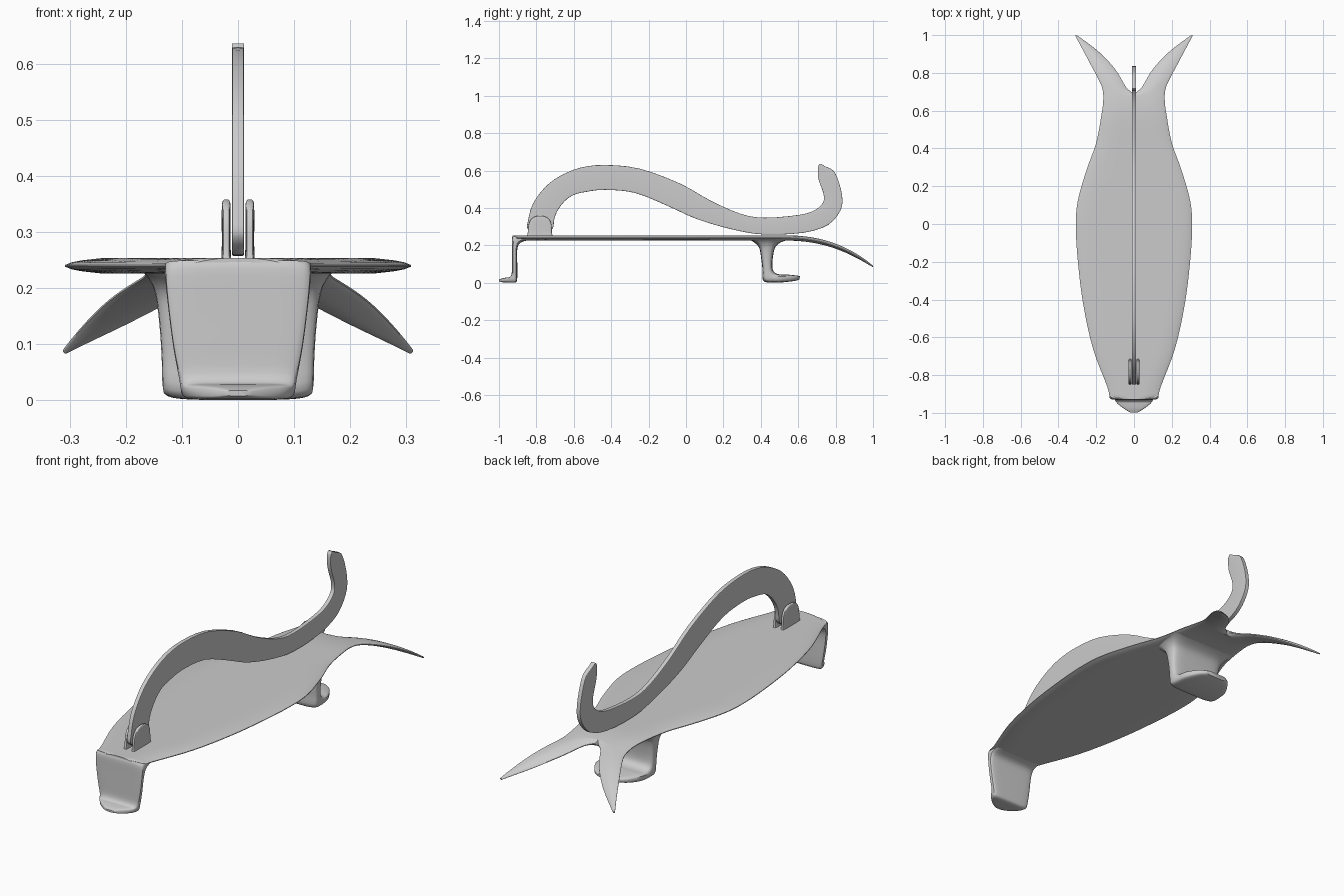
import bpy, bmesh, math


def spline(rows, sub):
    """Catmull-Rom interpolation through rows of numbers."""
    out = []
    for i in range(len(rows) - 1):
        a, b, c, d = rows[max(i - 1, 0)], rows[i], rows[i + 1], rows[min(i + 2, len(rows) - 1)]
        for s in range(sub):
            t = s / sub
            out.append([0.5 * (2 * q + (r - p) * t + (2 * p - 5 * q + 4 * r - w) * t * t
                               + (3 * q - p - 3 * r + w) * t ** 3)
                        for p, q, r, w in zip(a, b, c, d)])
    return out + [list(rows[-1])]


def finish(name, bm):
    bmesh.ops.recalc_face_normals(bm, faces=bm.faces)
    me = bpy.data.meshes.new(name)
    bm.to_mesh(me)
    bm.free()
    ob = bpy.data.objects.new(name, me)
    bpy.context.collection.objects.link(ob)
    bpy.ops.object.select_all(action='DESELECT')
    ob.select_set(True)
    bpy.context.view_layer.objects.active = ob
    bpy.ops.object.shade_smooth_by_angle(angle=math.radians(40))
    return ob


def power(v, k):
    return math.copysign(abs(v) ** k, v) if abs(v) > 1e-6 else 0.0


def loft(name, rows, k, n, sub, x0=0.0):
    """Rounded-box rings; each row is y,z of one side, y,z of the other, half width."""
    bm = bmesh.new()
    rings = []
    for ya, za, yb, zb, hw in spline(rows, sub):
        ring = []
        for j in range(n):
            a = 2 * math.pi * j / n
            c, s = power(math.cos(a), k), power(math.sin(a), k)
            ring.append(bm.verts.new((x0 + hw * c,
                                      (ya + yb) / 2 + s * (yb - ya) / 2,
                                      (za + zb) / 2 + s * (zb - za) / 2)))
        rings.append(ring)
    for r, q in zip(rings, rings[1:]):
        for j in range(n):
            bm.faces.new((r[j], r[(j + 1) % n], q[(j + 1) % n], q[j]))
    bm.faces.new(rings[0])
    bm.faces.new(rings[-1])
    return finish(name, bm)


# Fish-shaped deck with forked drooping tail: outer x,y and inner x,y per station
stations = [(.085, -.928, 0, -.928), (.127, -.91, 0, -.91), (.142, -.86, 0, -.86),
            (.217, -.66, 0, -.66), (.268, -.43, 0, -.43), (.296, -.21, 0, -.21),
            (.308, -.02, 0, -.02), (.298, .12, 0, .12), (.25, .29, 0, .29),
            (.2, .43, 0, .43), (.172, .58, 0, .57), (.163, .65, 0, .64),
            (.166, .71, 0, .685), (.185, .76, .042, .725), (.23, .845, .1, .82),
            (.275, .93, .19, .915), (.312, .998, .303, 1.0)]
across = [0, .06, .2, .4, .6, .78, .9, .96, 1]


def droop(y):
    return .24 - .153 * max(0, (y - .52) / .48) ** 2.3


bm = bmesh.new()
rings, inner = [], []
for xo, yo, xi, yi in spline(stations, 4):
    xi = xi if xi > .003 else 0
    top, bot = [], []
    for u in across:
        d = (1 - u) * (xo - xi)
        if xi:
            d = min(d, u * (xo - xi))
        h = .014 * (.12 + .88 * min(1, d / .06) ** .6)
        x, y = xi + (xo - xi) * u, yi + (yo - yi) * u
        top.append(bm.verts.new((x, y, droop(y) + h)))
        bot.append(bm.verts.new((x, y, droop(y) - h)))
    rings.append(top + bot[::-1])
    inner.append(xi)
n = len(rings[0])
for i in range(len(rings) - 1):
    r, q = rings[i], rings[i + 1]
    for j in range(n):
        if j == n - 1 and inner[i] == 0 and inner[i + 1] == 0:
            continue
        bm.faces.new((r[j], r[(j + 1) % n], q[(j + 1) % n], q[j]))
bm.faces.new(rings[0])
bm.faces.new(rings[-1])
deck = finish("deck", bm)
mirror = deck.modifiers.new("mirror", 'MIRROR')
mirror.merge_threshold = .0005

# Front leg: bent plate ending in a small pointed foot
loft("front_leg", [
    (-.926, .25, -.84, .228, .13), (-.931, .235, -.885, .215, .13),
    (-.931, .18, -.902, .18, .126), (-.931, .10, -.902, .10, .116),
    (-.932, .05, -.902, .03, .105), (-.942, .032, -.91, .003, .1),
    (-.955, .029, -.95, .002, .085), (-.98, .025, -.98, .003, .05),
    (-.999, .018, -.999, .008, .018)], .4, 28, 3)

# Rear leg: flared root, upright plate, foot pointing back
loft("rear_leg", [
    (.32, .236, .57, .236, .18), (.355, .222, .52, .222, .163),
    (.39, .19, .48, .195, .148), (.402, .13, .465, .14, .14),
    (.409, .07, .462, .08, .136), (.411, .015, .475, .055, .135),
    (.44, .002, .5, .045, .133), (.52, .003, .53, .045, .125),
    (.58, .01, .585, .04, .09), (.605, .016, .61, .035, .055)], .45, 28, 3)

# Curved flat handle with an upturned leaf-shaped end
handle = [(-.81, .26, -.75, .26), (-.848, .29, -.712, .29), (-.845, .33, -.705, .335),
          (-.82, .42, -.69, .38), (-.755, .51, -.65, .435), (-.675, .57, -.6, .47),
          (-.567, .615, -.53, .487), (-.433, .63, -.433, .497), (-.246, .61, -.273, .481),
          (-.03, .53, -.1, .412), (.13, .44, .06, .34), (.29, .37, .25, .285),
          (.42, .348, .42, .258), (.61, .364, .63, .268), (.69, .39, .76, .31),
          (.733, .43, .825, .385), (.735, .476, .836, .45), (.716, .53, .82, .53),
          (.706, .57, .79, .598), (.706, .62, .745, .622), (.717, .636, .727, .633)]
loft("curved_handle", [(*p, .011) for p in handle], .15, 16, 3)

# Pair of rounded brackets holding the handle
for side, sx in (("left", -1), ("right", 1)):
    loft(side + "_bracket", [
        (-.852, .245, -.712, .245, .0095), (-.846, .27, -.717, .27, .008),
        (-.842, .31, -.719, .31, .008), (-.83, .338, -.73, .338, .008),
        (-.81, .353, -.75, .353, .007), (-.79, .358, -.77, .358, .004)],
        .4, 20, 3, sx * .021)
